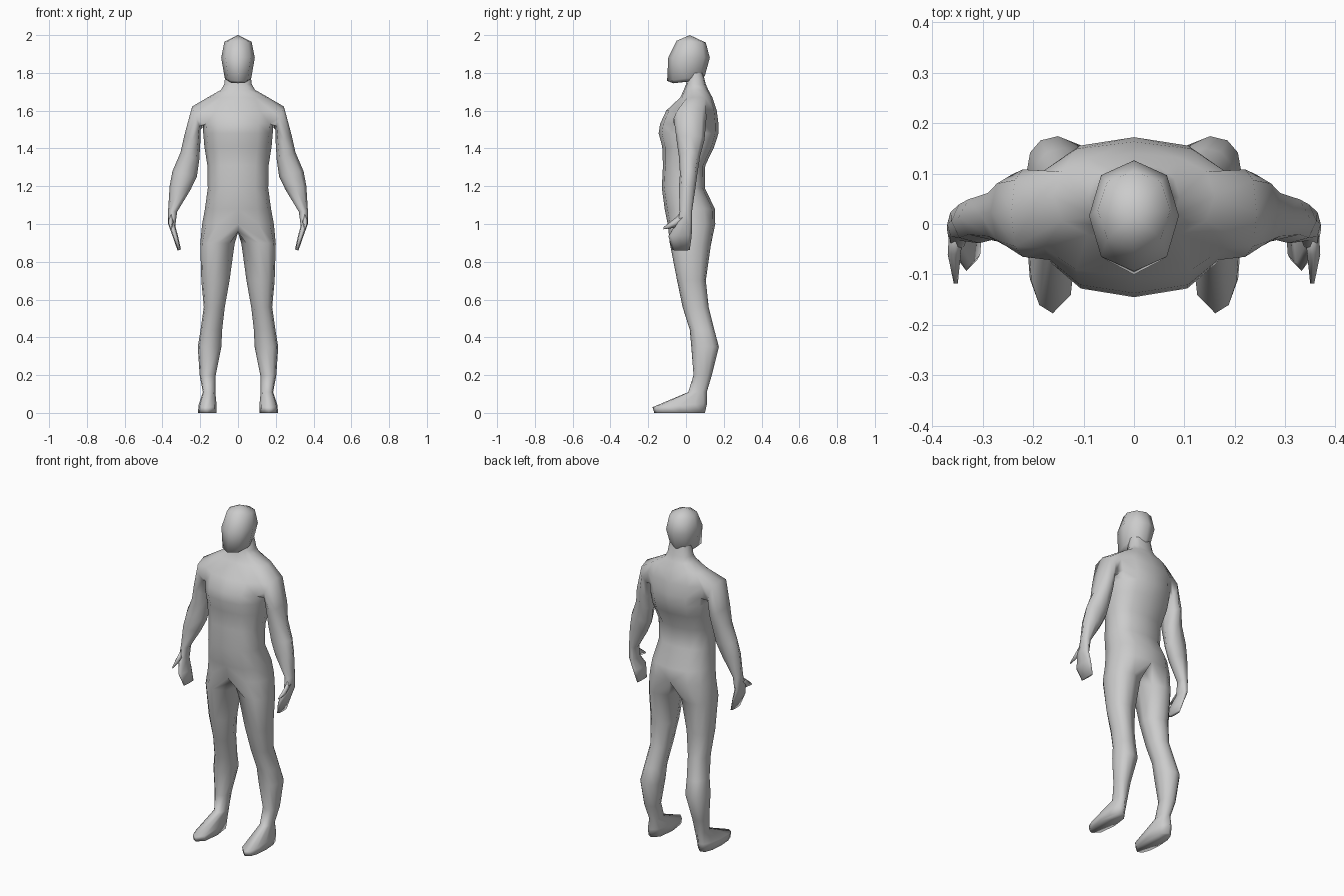
import bpy, bmesh, math
from mathutils import Vector

if "Cube" in bpy.data.objects:
    bpy.data.objects.remove(bpy.data.objects["Cube"])


def soft(v, p):
    return math.copysign(abs(v) ** p, v)


def half_ring(bm, zf, zb, yf, yb, w, n, p=0.8):
    """Half cross-section from front centre round the side to back centre."""
    out = []
    for i in range(n):
        a = math.pi * (i / (n - 1) - 0.5)
        t = (soft(math.sin(a), p) + 1) / 2
        x = 0 if i in (0, n - 1) else w * soft(math.cos(a), p)
        out.append(bm.verts.new((x, yf + (yb - yf) * t, zf + (zb - zf) * t)))
    return out


def bridge(bm, a, b, closed=False, skip=()):
    n = len(a)
    for i in range(n if closed else n - 1):
        if i not in skip:
            j = (i + 1) % n
            bm.faces.new((a[i], a[j], b[j], b[i]))


def finish(name, bm):
    bmesh.ops.recalc_face_normals(bm, faces=bm.faces)
    me = bpy.data.meshes.new(name)
    bm.to_mesh(me)
    bm.free()
    ob = bpy.data.objects.new(name, me)
    bpy.context.collection.objects.link(ob)
    me.shade_smooth()
    m = ob.modifiers.new("mirror", 'MIRROR')
    m.use_clip = True
    m.merge_threshold = 0.001
    return ob


# torso: half rings from neck to hips (z, front y, back y, half width)
bm = bmesh.new()
TORSO = [(1.80, .01, .09, .065), (1.74, 0, .105, .073), (1.71, -.012, .118, .09),
         (1.67, -.03, .14, .16), (1.60, -.105, .163, .20), (1.53, -.137, .172, .187),
         (1.48, -.145, .172, .184), (1.41, -.126, .15, .178), (1.31, -.122, .102, .162),
         (1.19, -.128, .10, .160), (1.08, -.113, .153, .175), (1.0, -.097, .155, .19)]
rows = [half_ring(bm, z, z, f, b, w, 7) for z, f, b, w in TORSO]
for k in range(len(rows) - 1):
    bridge(bm, rows[k], rows[k + 1], skip=(2, 3) if k in (3, 4) else ())

# arm: grows from the shoulder opening (outer x,z, inner x,z, front y, back y)
top, mid, low = rows[3:6]
loop = [top[3], top[4], mid[4], low[4], low[3], low[2], mid[2], top[2]]
bm.verts.remove(mid[3])
ARM = [(.243, 1.622, .198, 1.50, -.065, .108), (.284, 1.47, .20, 1.42, -.05, .098),
       (.304, 1.38, .205, 1.34, -.038, .075), (.347, 1.28, .218, 1.25, -.032, .06),
       (.362, 1.20, .252, 1.18, -.038, .05), (.37, 1.07, .322, 1.065, -.033, .032),
       (.37, 1.0, .332, .99, -.058, .032), (.348, .94, .316, .93, -.093, .03),
       (.32, .86, .302, .865, -.072, .02)]
for xo, zo, xi, zi, yf, yb in ARM:
    ring = []
    for k in range(8):
        a = k * math.pi / 4
        t = (1 + math.cos(a)) / 2
        ring.append(bm.verts.new((xi + (xo - xi) * t,
                                  (yf + yb) / 2 + (yb - yf) / 2 * soft(math.sin(a), .8),
                                  zi + (zo - zi) * t)))
    bridge(bm, loop, ring, closed=True)
    loop = ring
bm.faces.new(loop)

# thumb: tapered four-sided spike (x, y, z, half width, half height)
loop = None
for x, y, z, w, h in [(.352, -.01, 1.04, .014, .035), (.356, -.06, 1.005, .013, .025),
                      (.353, -.118, .978, .004, .006)]:
    ring = [bm.verts.new((x + dx * w, y, z + dz * h))
            for dx, dz in ((-1, 0), (0, -1), (1, 0), (0, 1))]
    if loop:
        bridge(bm, loop, ring, closed=True)
    else:
        bm.faces.new(ring)
    loop = ring
bm.faces.new(loop)

# leg and foot: hip ring closed across the crotch (front z, back z, inner x, outer x, front y, back y)
loop = rows[-1] + [bm.verts.new(c) for c in ((0, .09, .965), (0, .03, .955), (0, -.04, .96))]
LEG = [(.90, .89, .018, .20, -.086, .132), (.70, .70, .045, .194, -.047, .105),
       (.56, .56, .07, .181, -.018, .12), (.44, .44, .084, .198, .02, .15),
       (.35, .35, .088, .213, .028, .174), (.20, .20, .118, .203, .04, .137),
       (.11, .11, .12, .186, .012, .11), (.03, .05, .113, .209, -.177, .112),
       (0, 0, .114, .212, -.168, .10)]
ANG = [-90, -60, -30, 0, 30, 60, 90, 135, 180, 225]
for zf, zb, xi, xo, yf, yb in LEG:
    ring = []
    for d in ANG:
        a = math.radians(d)
        t = (soft(math.sin(a), .85) + 1) / 2
        x = (xi + xo) / 2 + (xo - xi) / 2 * soft(round(math.cos(a), 6), .85)
        ring.append(bm.verts.new((x, yf + (yb - yf) * t, zf + (zb - zf) * t)))
    bridge(bm, loop, ring, closed=True)
    loop = ring
bm.faces.new(loop)
finish("body", bm)

# head: eight-sided faceted egg with a flat jaw
bm = bmesh.new()
HEAD = [(1.97, 1.96, -.05, .105, .072), (1.88, 1.88, -.094, .126, .089),
        (1.757, 1.785, -.10, .10, .07), (1.745, 1.765, -.065, .085, .05)]
rows = [half_ring(bm, *r, 5, .9) for r in HEAD]
for a, b in zip(rows, rows[1:]):
    bridge(bm, a, b)
for row, c in ((rows[0], (0, .02, 2.0)), (rows[-1], (0, .02, 1.755))):
    v = bm.verts.new(c)
    for i in range(4):
        bm.faces.new((row[i], row[i + 1], v))
finish("head", bm)
